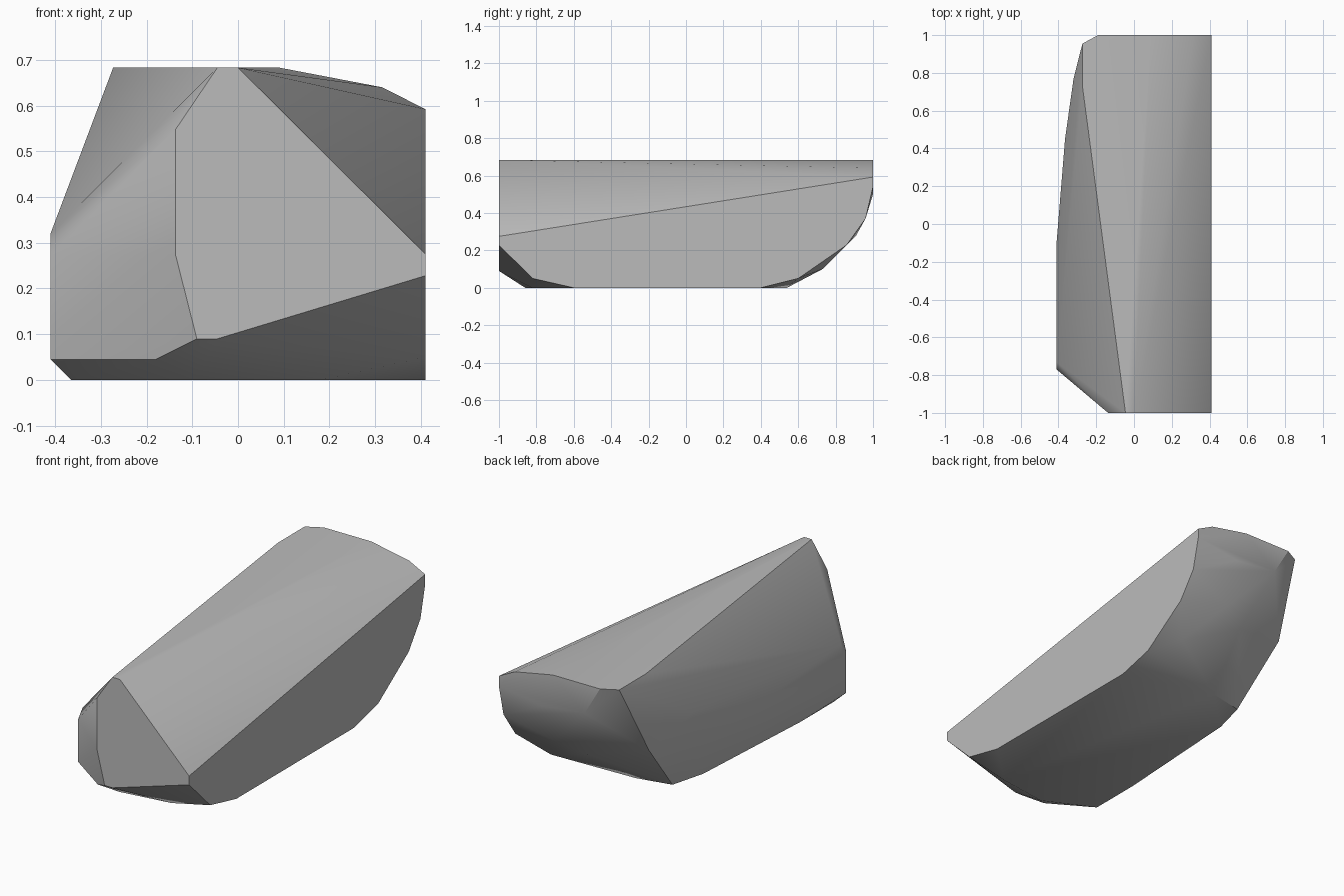
import bpy
import bmesh
import math

# Remove only the default cube
default_cube = bpy.data.objects.get("Cube")
if default_cube:
    bpy.data.objects.remove(default_cube, do_unlink=True)


def make_material(name, colour):
    """Plain flat colour for viewport and render."""
    material = bpy.data.materials.new(name)
    material.use_nodes = True
    material.diffuse_color = colour
    shader = material.node_tree.nodes["Principled BSDF"]
    shader.inputs["Base Color"].default_value = colour
    shader.inputs["Roughness"].default_value = 0.9
    return material


def on_plane(axis, offset, outline):
    """Lift a flat outline onto the plane where the given axis equals offset."""
    points = []
    for pair in outline:
        point = list(pair)
        point.insert(axis, offset)
        points.append(tuple(point))
    return points


X_AXIS, Y_AXIS, Z_AXIS = range(3)
SIDE, END, TOP = 0.41, 1.0, 0.683

# Flat facets that cut the boulder, each as a two-dimensional outline
front_facet = on_plane(Y_AXIS, -END, [
    (-0.045, TOP), (0, TOP), (SIDE, 0.275), (SIDE, 0.228),
    (-0.045, 0.09), (-0.09, 0.09), (-0.137, 0.275), (-0.137, 0.547)])

back_facet = on_plane(Y_AXIS, END, [
    (-0.19, TOP), (0.09, TOP), (0.315, 0.64), (SIDE, 0.592),
    (SIDE, 0.54), (0.15, 0.5), (-0.1, 0.53)])

top_facet = on_plane(Z_AXIS, TOP, [(-0.273, 0.955), (-0.273, 0.73)])

cleaved_side = on_plane(X_AXIS, SIDE, [
    (-0.82, 0.05), (-0.6, 0), (0.4, 0),
    (0.6, 0.05), (0.86, 0.23), (0.96, 0.37)])

worn_side = on_plane(X_AXIS, -SIDE, [
    (-0.73, 0.32), (-0.77, 0.27), (-0.77, 0.045), (-0.1, 0.27), (-0.1, 0.12)])

underside = on_plane(Z_AXIS, 0, [
    (-0.365, -0.73), (-0.1, -0.86), (0.18, -0.82),
    (-0.365, -0.45), (-0.32, 0.31), (-0.27, 0.5), (-0.08, 0.54)])

# Rounded corners between the facets
worn_corners = [
    (-0.18, -0.93, 0.045),
    (-0.365, 0.45, 0.4), (-0.365, 0.45, 0.19),
    (-0.32, 0.77, 0.5), (-0.32, 0.77, 0.3),
    (0.29, 0.73, 0.1), (0, 0.84, 0.22), (0.14, 0.91, 0.28)]

all_points = (front_facet + back_facet + top_facet + cleaved_side
              + worn_side + underside + worn_corners)

# Wrap the facets in one solid and merge the coplanar triangles
bm = bmesh.new()
for point in all_points:
    bm.verts.new(point)
hull = bmesh.ops.convex_hull(bm, input=bm.verts[:])
inside = {item for item in hull["geom_interior"] + hull["geom_unused"]
          if isinstance(item, bmesh.types.BMVert)}
bmesh.ops.delete(bm, geom=list(inside), context="VERTS")
bmesh.ops.dissolve_limit(bm, angle_limit=math.radians(1),
                         verts=bm.verts[:], edges=bm.edges[:])
bmesh.ops.recalc_face_normals(bm, faces=bm.faces[:])

mesh = bpy.data.meshes.new("boulder")
bm.to_mesh(mesh)
bm.free()

boulder = bpy.data.objects.new("boulder", mesh)
bpy.context.collection.objects.link(boulder)
mesh.materials.append(make_material("stone grey", (0.5, 0.5, 0.5, 1)))

# Smooth worn surfaces, crisp fracture edges
bpy.ops.object.select_all(action="DESELECT")
boulder.select_set(True)
bpy.context.view_layer.objects.active = boulder
bpy.ops.object.shade_smooth_by_angle(angle=math.radians(30))
